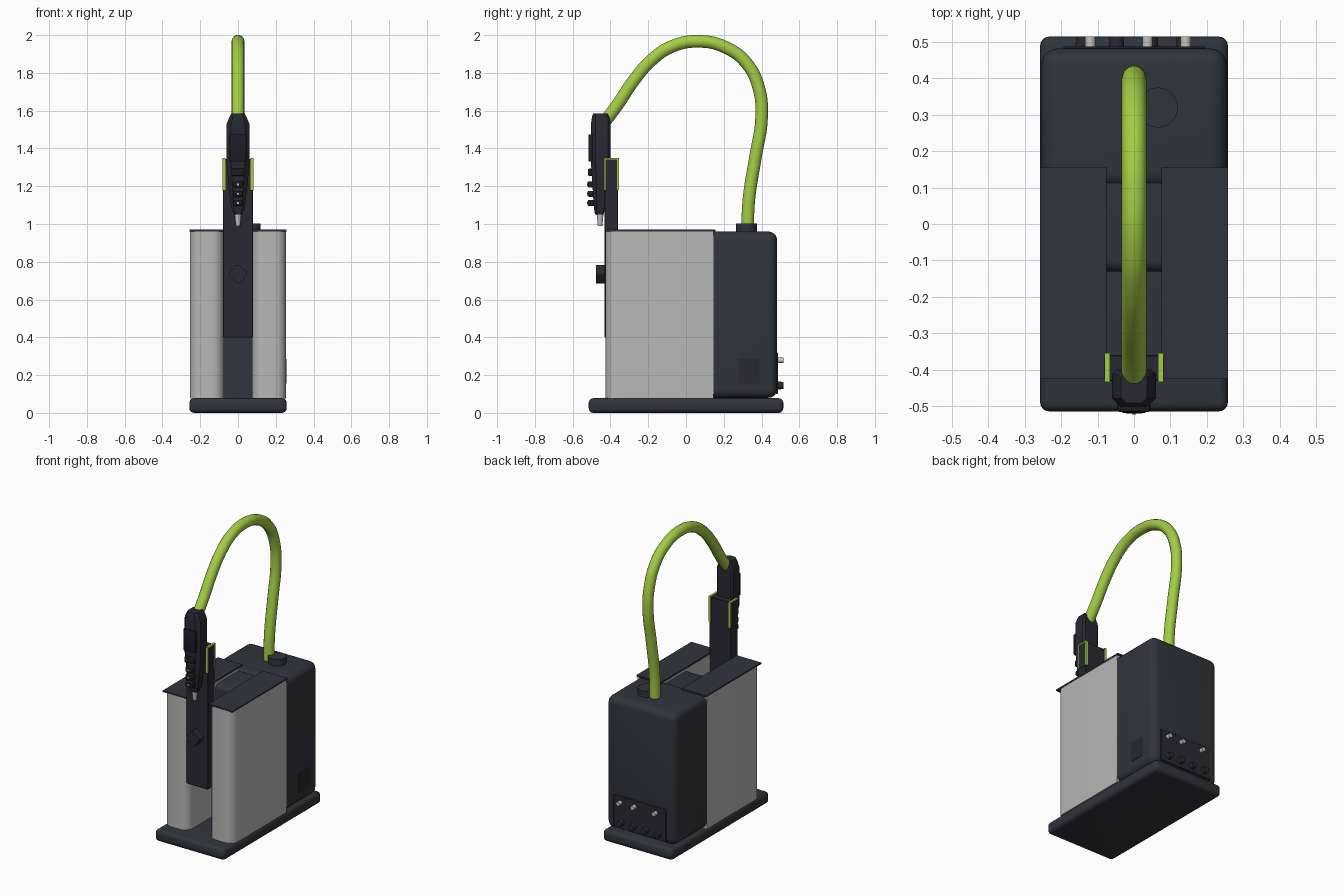
import bpy, bmesh, math
from mathutils import Matrix

if "Cube" in bpy.data.objects:
    bpy.data.objects.remove(bpy.data.objects["Cube"])


def material(name, rgb):
    m = bpy.data.materials.new(name)
    m.diffuse_color = (*rgb, 1)
    m.use_nodes = True
    m.node_tree.nodes["Principled BSDF"].inputs["Base Color"].default_value = m.diffuse_color
    return m


DARK = material("slate", (0.027, 0.036, 0.045))
CHAR = material("charcoal", (0.019, 0.023, 0.031))
BLACK = material("black", (0.011, 0.013, 0.018))
GREY = material("light_grey", (0.46, 0.49, 0.47))
GREEN = material("lime_green", (0.37, 0.61, 0.06))
SILVER = material("silver", (0.55, 0.55, 0.55))


def finish(bm, name, mat, smooth=True):
    bmesh.ops.recalc_face_normals(bm, faces=bm.faces)
    me = bpy.data.meshes.new(name)
    bm.to_mesh(me)
    bm.free()
    ob = bpy.data.objects.new(name, me)
    bpy.context.collection.objects.link(ob)
    me.materials.append(mat)
    if smooth:
        bpy.ops.object.select_all(action='DESELECT')
        ob.select_set(True)
        bpy.context.view_layer.objects.active = ob
        bpy.ops.object.shade_smooth_by_angle(angle=math.radians(35))
    return ob


def box(name, mat, x, y, z, bevel=0.0, seg=4, pick=None, turn=0.0):
    """Box from (min, max) ranges; pick chooses which edges are rounded."""
    bm = bmesh.new()
    bmesh.ops.create_cube(bm, size=1)
    mid = [(a + b) / 2 for a, b in (x, y, z)]
    size = [b - a for a, b in (x, y, z)]
    bmesh.ops.scale(bm, vec=size, verts=bm.verts)
    if bevel:
        edges = [e for e in bm.edges if pick is None or pick(e)]
        bmesh.ops.bevel(bm, geom=edges, offset=bevel, segments=seg,
                        profile=0.5, affect='EDGES')
    bmesh.ops.transform(bm, matrix=Matrix.Translation(mid) @ Matrix.Rotation(turn, 4, 'Y'),
                        verts=bm.verts)
    return finish(bm, name, mat)


def cylinder(name, mat, pos, r1, r2, depth, axis='Z', sides=24):
    bm = bmesh.new()
    bmesh.ops.create_cone(bm, cap_ends=True, segments=sides, radius1=r1, radius2=r2, depth=depth)
    rot = Matrix.Rotation(-math.pi / 2, 4, 'X') if axis == 'Y' else Matrix()
    bmesh.ops.transform(bm, matrix=Matrix.Translation(pos) @ rot, verts=bm.verts)
    return finish(bm, name, mat)


def loft(name, mat, stations):
    """Chamfered-rectangle rings (z, half width, y front, y back) skinned together."""
    bm = bmesh.new()
    rings = []
    for z, w, f, b in stations:
        c = w * 0.4
        pts = [(-w + c, f), (w - c, f), (w, f + c), (w, b - c * .5),
               (w - c * .5, b), (-w + c * .5, b), (-w, b - c * .5), (-w, f + c)]
        rings.append([bm.verts.new((px, py, z)) for px, py in pts])
    for lo, hi in zip(rings, rings[1:]):
        for i in range(8):
            j = (i + 1) % 8
            bm.faces.new((lo[i], lo[j], hi[j], hi[i]))
    bm.faces.new(rings[0])
    bm.faces.new(rings[-1])
    return finish(bm, name, mat)


def is_vertical(e):
    a, b = e.verts
    return abs(a.co.z - b.co.z) > 0.01


def is_front_vertical(e):
    return is_vertical(e) and e.verts[0].co.y < 0


# Base plate and rear housing
box("base", DARK, (-.258, .258), (-.515, .515), (0, .078), .025)
box("rear_housing", DARK, (-.255, .255), (.10, .482), (.08, .96), .045, 5)
box("centre_block", DARK, (-.077, .077), (-.13, .13), (.078, .945), .03, 4,
    lambda e: all(v.co.y < 0 for v in e.verts) and all(v.co.z > 0 for v in e.verts))

# Side tanks with rounded fronts and flat lids
for side, s in (("left", -1), ("right", 1)):
    xr = tuple(sorted((s * .075, s * .255)))
    box(side + "_tank", GREY, xr, (-.425, .145), (.075, .96), .06, 8, is_front_vertical)
    box(side + "_lid", DARK, tuple(sorted((s * .076, s * .258))), (-.425, .155), (.96, .97))
    # Green clip rims around a dark cheek on the column
    box(side + "_clip", GREEN, tuple(sorted((s * .066, s * .081))), (-.434, -.354), (1.18, 1.35))
    box(side + "_clip_cheek", CHAR, tuple(sorted((s * .07, s * .083))), (-.425, -.364), (1.178, 1.341))

# Front column with turned knob
box("front_column", CHAR, (-.079, .079), (-.432, -.36), (.40, 1.345), .003, 1)
box("front_knob", CHAR, (-.039, .039), (-.476, -.43), (.696, .774), .014, 4,
    lambda e: abs(e.verts[0].co.y - e.verts[1].co.y) > .01, math.radians(38))

# Hand unit
loft("hand_unit", CHAR, [
    (1.05, .024, -.482, -.437), (1.09, .036, -.488, -.425), (1.2, .05, -.495, -.41),
    (1.32, .06, -.503, -.40), (1.53, .06, -.503, -.40), (1.565, .046, -.498, -.405),
    (1.585, .036, -.492, -.415)])
cylinder("nozzle", SILVER, (0, -.455, 1.025), .012, .019, .07)
box("screen", BLACK, (-.045, .045), (-.517, -.49), (1.33, 1.475), .006, 2)
box("wide_button", BLACK, (-.035, .035), (-.519, -.488), (1.255, 1.293), .006, 2)
for i, z in enumerate((1.21, 1.16, 1.112)):
    box(f"button_{i}", BLACK, (-.027, .027), (-.521, -.484), (z - .016, z + .016), .007, 2)
    box(f"button_mark_{i}", SILVER, (-.006, .006), (-.523, -.52), (z - .005, z + .005))

# Hose
hose_path = [(.325, .94), (.333, 1.13), (.367, 1.35), (.4, 1.56), (.388, 1.71),
             (.322, 1.85), (.21, 1.935), (.07, 1.967), (-.07, 1.942), (-.18, 1.87),
             (-.28, 1.755), (-.36, 1.635), (-.435, 1.535)]
cu = bpy.data.curves.new("hose_path", 'CURVE')
cu.dimensions = '3D'
cu.bevel_depth = .034
cu.bevel_resolution = 5
cu.use_fill_caps = True
cu.resolution_u = 6
sp = cu.splines.new('BEZIER')
sp.bezier_points.add(len(hose_path) - 1)
for p, (y, z) in zip(sp.bezier_points, hose_path):
    p.co = (0, y, z)
    p.handle_left_type = p.handle_right_type = 'AUTO'
hose = bpy.data.objects.new("hose", cu)
bpy.context.collection.objects.link(hose)
cu.materials.append(GREEN)

# Filler cap on the housing
cylinder("filler_cap", DARK, (.065, .32, .975), .055, .055, .055, sides=32)

# Rear connector panel
box("connector_panel", CHAR, (-.195, .195), (.475, .488), (.10, .32), .004, 1)
for i, x in enumerate((-.12, .037, .142)):
    cylinder(f"port_{i}", SILVER, (x, .498, .278), .014, .014, .034, 'Y', 16)
for i, x in enumerate((-.14, -.048, .046, .136)):
    cylinder(f"rear_knob_{i}", CHAR, (x, .5, .145), .021, .019, .03, 'Y', 20)

# Small service hatch on the right side
box("service_hatch", CHAR, (.25, .257), (.28, .39), (.155, .285))
